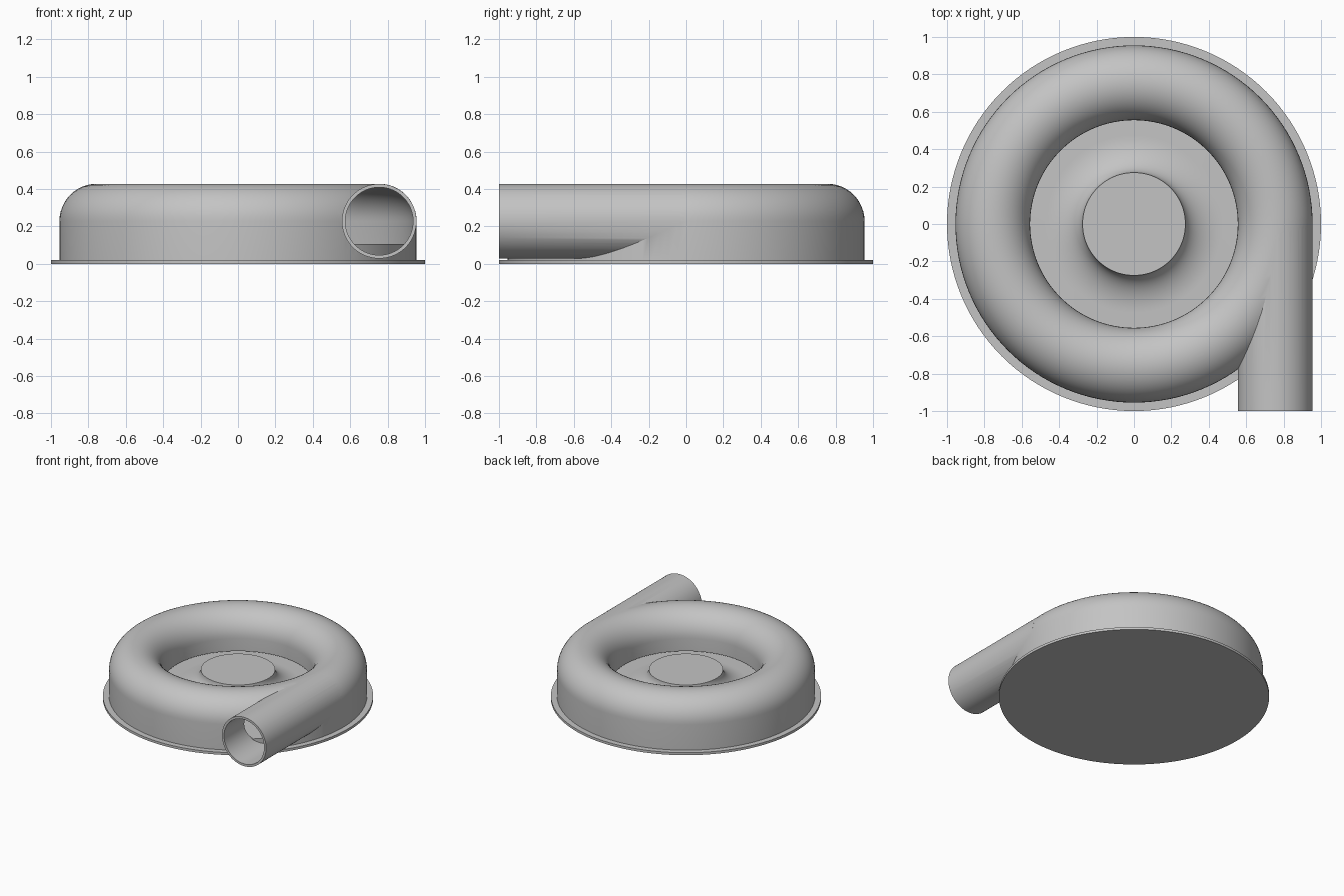
import bpy, bmesh
from math import sin, cos, pi, radians
from mathutils import Vector, Matrix

cube = bpy.data.objects.get("Cube")
if cube:
    bpy.data.objects.remove(cube, do_unlink=True)

RING, TUBE, MID = 0.755, 0.2, 0.228   # ring radius, tube radius, tube height
WALL = 0.018
FLOOR, LIP = 0.105, 0.125

grey = bpy.data.materials.new("plain grey")
grey.use_nodes = True
colour = (0.55, 0.55, 0.55, 1)
grey.diffuse_color = colour
grey.node_tree.nodes["Principled BSDF"].inputs["Base Color"].default_value = colour


def finish(bm, name):
    bmesh.ops.remove_doubles(bm, verts=bm.verts, dist=1e-5)
    bmesh.ops.recalc_face_normals(bm, faces=bm.faces)
    mesh = bpy.data.meshes.new(name)
    bm.to_mesh(mesh)
    bm.free()
    mesh.materials.append(grey)
    obj = bpy.data.objects.new(name, mesh)
    bpy.context.collection.objects.link(obj)
    return obj


def lathe(name, profile, closed=False, steps=128):
    """Revolve (radius, height) points around the z axis."""
    bm = bmesh.new()
    verts = [bm.verts.new((r, 0, z)) for r, z in profile]
    pairs = list(zip(verts, verts[1:]))
    if closed:
        pairs.append((verts[-1], verts[0]))
    edges = [bm.edges.new(p) for p in pairs]
    bmesh.ops.spin(bm, geom=verts + edges, cent=(0, 0, 0), axis=(0, 0, 1),
                   angle=2 * pi, steps=steps, use_merge=True)
    return finish(bm, name)


def rod(name, radius, y0, y1):
    """Solid cylinder along y, in line with the tube of the ring."""
    bm = bmesh.new()
    place = Matrix.Translation((RING, (y0 + y1) / 2, MID)) @ Matrix.Rotation(pi / 2, 4, 'X')
    bmesh.ops.create_cone(bm, cap_ends=True, segments=80, radius1=radius,
                          radius2=radius, depth=y1 - y0, matrix=place)
    return finish(bm, name)


def arch(radius, n=24):
    return [(RING + radius * cos(pi * i / n), MID + radius * sin(pi * i / n))
            for i in range(n + 1)]


def activate(obj):
    bpy.ops.object.select_all(action='DESELECT')
    obj.select_set(True)
    bpy.context.view_layer.objects.active = obj


def combine(obj, other, operation):
    mod = obj.modifiers.new(operation.lower(), 'BOOLEAN')
    mod.operation, mod.solver, mod.object = operation, 'EXACT', other
    activate(obj)
    bpy.ops.object.modifier_apply(modifier=mod.name)
    bpy.data.objects.remove(other, do_unlink=True)


# Thin base plate
base = lathe("base_plate", [(0, 0), (1, 0), (1, 0.02), (0, 0.02)])

# Ring housing with a tangent outlet pipe, then hollowed out
housing = lathe("ring_housing", [(RING + TUBE, 0.015)] + arch(TUBE)
                + [(RING - TUBE, LIP), (0.65, LIP), (0.65, 0.015)], closed=True)
combine(housing, rod("outlet_pipe", TUBE - 0.0006, -1, -0.03), 'UNION')
inner = TUBE - WALL
combine(housing, lathe("cavity", [(RING + inner, 0)] + arch(inner)
                       + [(RING - inner, 0)], closed=True), 'DIFFERENCE')
combine(housing, rod("bore", inner - 0.001, -1.1, -0.02), 'DIFFERENCE')

# Inner floor rising in a concave flare to the flat hub
hub_r, hub_z, flare = 0.275, 0.235, 0.2
curve = [(hub_r + flare * (1 - cos(t)), hub_z - (hub_z - FLOOR) * sin(t))
         for t in (pi / 2 * i / 14 for i in range(15))]
hub = lathe("hub_and_floor", [(0, hub_z)] + curve
            + [(0.945, FLOOR), (0.945, 0.01), (0, 0.01)])

for part in (base, housing, hub):
    activate(part)
    bpy.ops.object.shade_smooth_by_angle(angle=radians(30))
